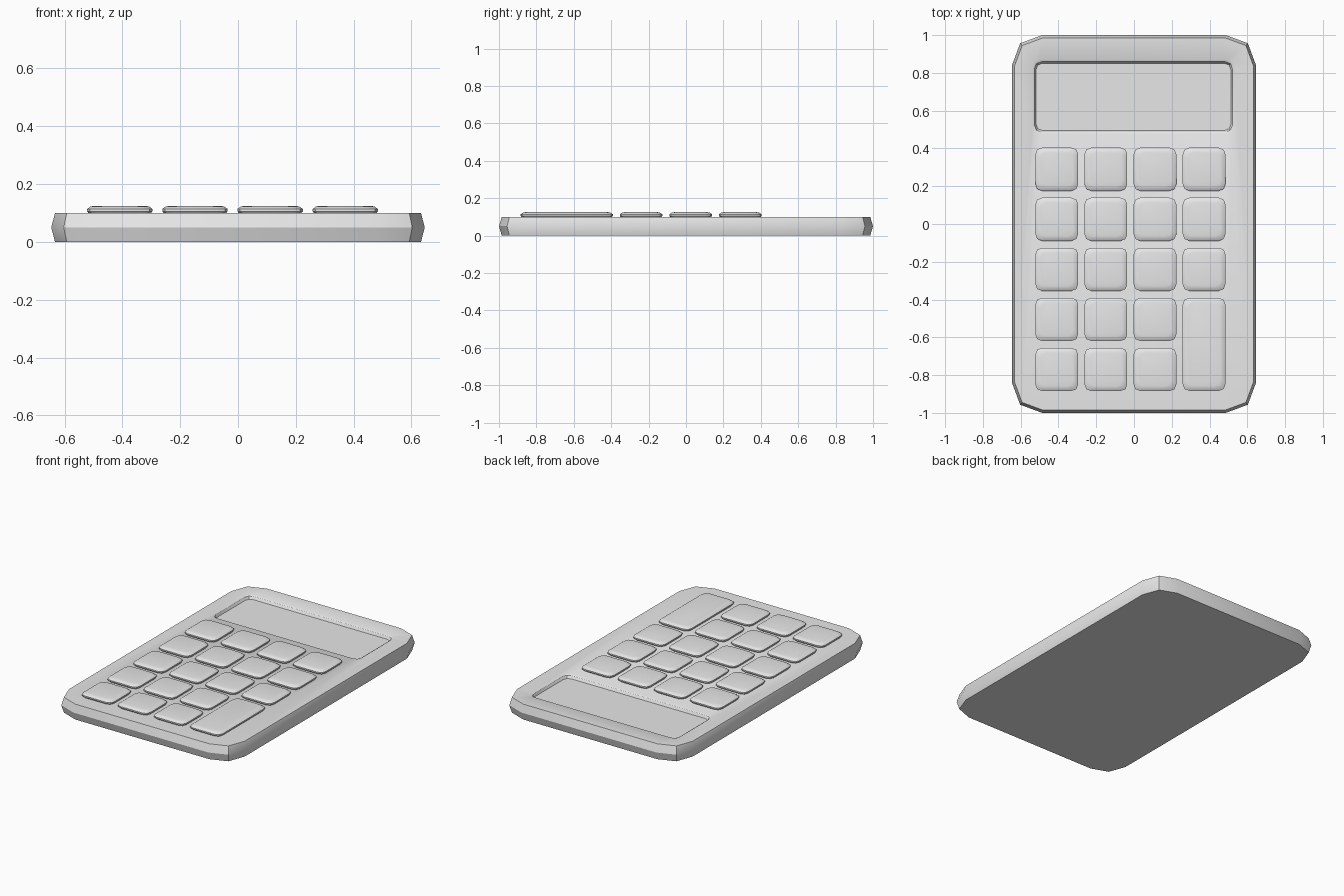
import bpy
import bmesh
from math import radians

cube = bpy.data.objects.get("Cube")
if cube:
    bpy.data.objects.remove(cube, do_unlink=True)

grey = bpy.data.materials.new("light grey plastic")
grey.use_nodes = True
grey.diffuse_color = (0.8, 0.8, 0.8, 1)
grey.node_tree.nodes["Principled BSDF"].inputs["Base Color"].default_value = (0.8, 0.8, 0.8, 1)


def outline(hx, hy, corner, z, cx=0, cy=0):
    """Rectangle with each corner rounded by two cuts."""
    m = corner * 0.27
    quarter = [(hx, hy - corner), (hx - m, hy - m), (hx - corner, hy)]
    points = []
    for sx, sy in ((1, 1), (-1, 1), (-1, -1), (1, -1)):
        part = [(sx * x, sy * y) for x, y in quarter]
        points += part if sx * sy > 0 else part[::-1]
    return [(cx + x, cy + y, z) for x, y in points]


def loft(name, rings, cap_start=True, cap_end=True):
    """Join successive outlines with quads and close the ends."""
    bm = bmesh.new()
    loops = [[bm.verts.new(p) for p in ring] for ring in rings]
    n = len(loops[0])
    for a, b in zip(loops, loops[1:]):
        for i in range(n):
            j = (i + 1) % n
            bm.faces.new((a[i], a[j], b[j], b[i]))
    if cap_start:
        bm.faces.new(loops[0][::-1])
    if cap_end:
        bm.faces.new(loops[-1])
    mesh = bpy.data.meshes.new(name)
    bm.to_mesh(mesh)
    bm.free()
    mesh.materials.append(grey)
    obj = bpy.data.objects.new(name, mesh)
    bpy.context.collection.objects.link(obj)
    bpy.ops.object.select_all(action="DESELECT")
    obj.select_set(True)
    bpy.context.view_layer.objects.active = obj
    bpy.ops.object.shade_smooth_by_angle(angle=radians(32))
    return obj


# Case with bulging sides and a recess for the display
TOP = 0.1
SCREEN = dict(cx=-0.003, cy=0.673)
floor = outline(0.516, 0.178, 0.035, TOP - 0.022, **SCREEN)
loft("case", [
    outline(0.633, 0.985, 0.15, 0),
    outline(0.646, 1.0, 0.16, 0.05),
    outline(0.633, 0.985, 0.15, TOP),
    outline(0.535, 0.196, 0.04, TOP, **SCREEN),
    outline(0.524, 0.186, 0.037, TOP - 0.006, **SCREEN),
    floor,
], cap_end=False)

# Display panel closing the recess
loft("display", [floor], cap_start=False)


# Keys with softened top edges
def key(name, cx, cy, hx, hy):
    steps = ((0.006, TOP - 0.002), (0, TOP + 0.006), (0, TOP + 0.014),
             (0.011, TOP + 0.022), (0.025, TOP + 0.025))
    loft(name, [outline(hx - d, hy - d, 0.035, z, cx, cy) for d, z in steps])


for row in range(5):
    for col in range(4):
        if col == 3 and row > 2:
            continue
        key(f"key_row{row + 1}_column{col + 1}",
            -0.409 + 0.26 * col, 0.29 - 0.265 * row, 0.113, 0.114)
key("tall_key", 0.371, -0.637, 0.113, 0.246)
